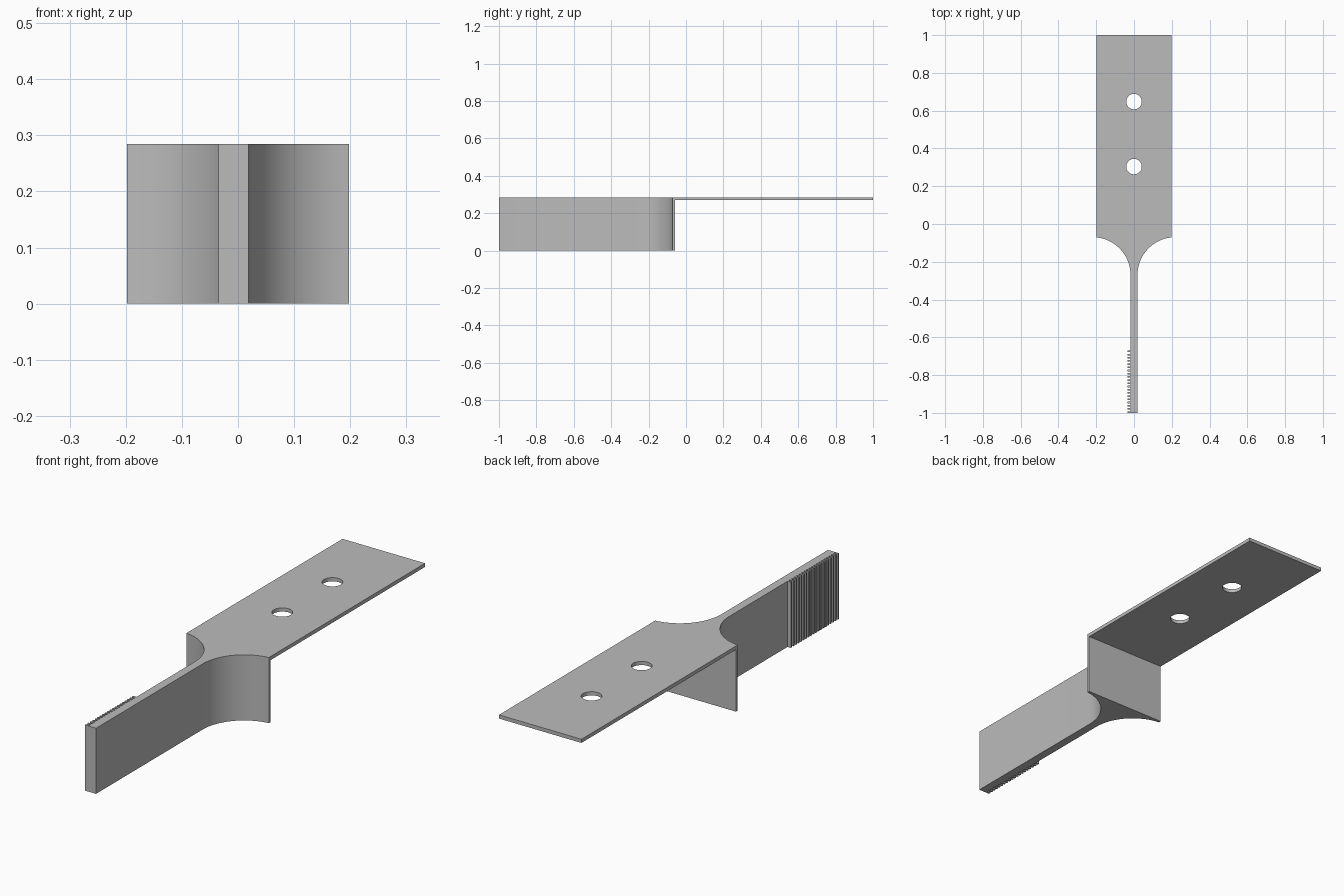
import bpy
import bmesh
from math import sin, cos, radians, acos, pi

cube = bpy.data.objects.get("Cube")
if cube:
    bpy.data.objects.remove(cube, do_unlink=True)

# One plain grey material
GREY = (0.5, 0.5, 0.5, 1.0)
grey = bpy.data.materials.new("plain grey")
grey.use_nodes = True
grey.diffuse_color = GREY
grey.node_tree.nodes["Principled BSDF"].inputs["Base Color"].default_value = GREY

HEIGHT, SHEET = 0.285, 0.016
HALF_WIDTH, HALF_BLADE = 0.198, 0.0185
WALL_BACK = -0.06


def prism(name, loops, z0, z1):
    """Extrude closed plan loops (outline first, then holes) from z0 to z1."""
    curve = bpy.data.curves.new(name + " plan", 'CURVE')
    curve.dimensions = '2D'
    curve.fill_mode = 'BOTH'
    curve.extrude = (z1 - z0) / 2
    for loop in loops:
        spline = curve.splines.new('POLY')
        spline.points.add(len(loop) - 1)
        for point, (x, y) in zip(spline.points, loop):
            point.co = (x, y, 0, 1)
        spline.use_cyclic_u = True
    plan = bpy.data.objects.new(name + " plan", curve)
    bpy.context.collection.objects.link(plan)
    bpy.context.view_layer.update()
    graph = bpy.context.evaluated_depsgraph_get()
    mesh = bpy.data.meshes.new_from_object(plan.evaluated_get(graph))
    bpy.data.objects.remove(plan, do_unlink=True)

    bm = bmesh.new()
    bm.from_mesh(mesh)
    bmesh.ops.remove_doubles(bm, verts=bm.verts, dist=1e-5)
    bmesh.ops.translate(bm, verts=bm.verts, vec=(0, 0, (z0 + z1) / 2))
    bmesh.ops.recalc_face_normals(bm, faces=bm.faces)
    for face in bm.faces:
        face.smooth = True
        face.material_index = 0
    bm.to_mesh(mesh)
    bm.free()
    mesh.set_sharp_from_angle(angle=radians(30))
    mesh.materials.clear()
    mesh.materials.append(grey)
    obj = bpy.data.objects.new(name, mesh)
    bpy.context.collection.objects.link(obj)
    return obj


def circle(x, y, r, n=48):
    return [(x + r * cos(2 * pi * i / n), y + r * sin(2 * pi * i / n)) for i in range(n)]


# Flared blade: concave fillets widen the upright blade into the cross wall
RADIUS, FILLET_Y, STEPS = 0.2, -0.27, 24
centre_x = HALF_BLADE + RADIUS
end = acos((HALF_WIDTH - centre_x) / RADIUS)
fillet = []
for i in range(STEPS + 1):
    a = pi + (end - pi) * i / STEPS
    fillet.append((centre_x + RADIUS * cos(a), FILLET_Y + RADIUS * sin(a)))

# Grip teeth along one side of the blade tip
TEETH, TOOTH_START, TOOTH_X = 20, -0.67, -0.035
step = (1 + TOOTH_START) / (2 * TEETH - 1)
teeth = []
for i in range(TEETH):
    back = TOOTH_START - 2 * i * step
    front = back - step
    teeth += [(-HALF_BLADE, back), (TOOTH_X, back), (TOOTH_X, front)]
    if i < TEETH - 1:
        teeth.append((-HALF_BLADE, front))

outline = [(HALF_BLADE, -1)] + fillet
outline += [(HALF_WIDTH, WALL_BACK), (-HALF_WIDTH, WALL_BACK)]
outline += [(-x, y) for x, y in reversed(fillet)] + teeth
prism("flared_blade", [outline], 0, HEIGHT)

# Mounting plate with two screw holes
plate = [(-HALF_WIDTH, WALL_BACK), (HALF_WIDTH, WALL_BACK), (HALF_WIDTH, 1), (-HALF_WIDTH, 1)]
holes = [circle(0, y, 0.041) for y in (0.304, 0.648)]
prism("mounting_plate", [plate] + holes, HEIGHT - SHEET, HEIGHT)
